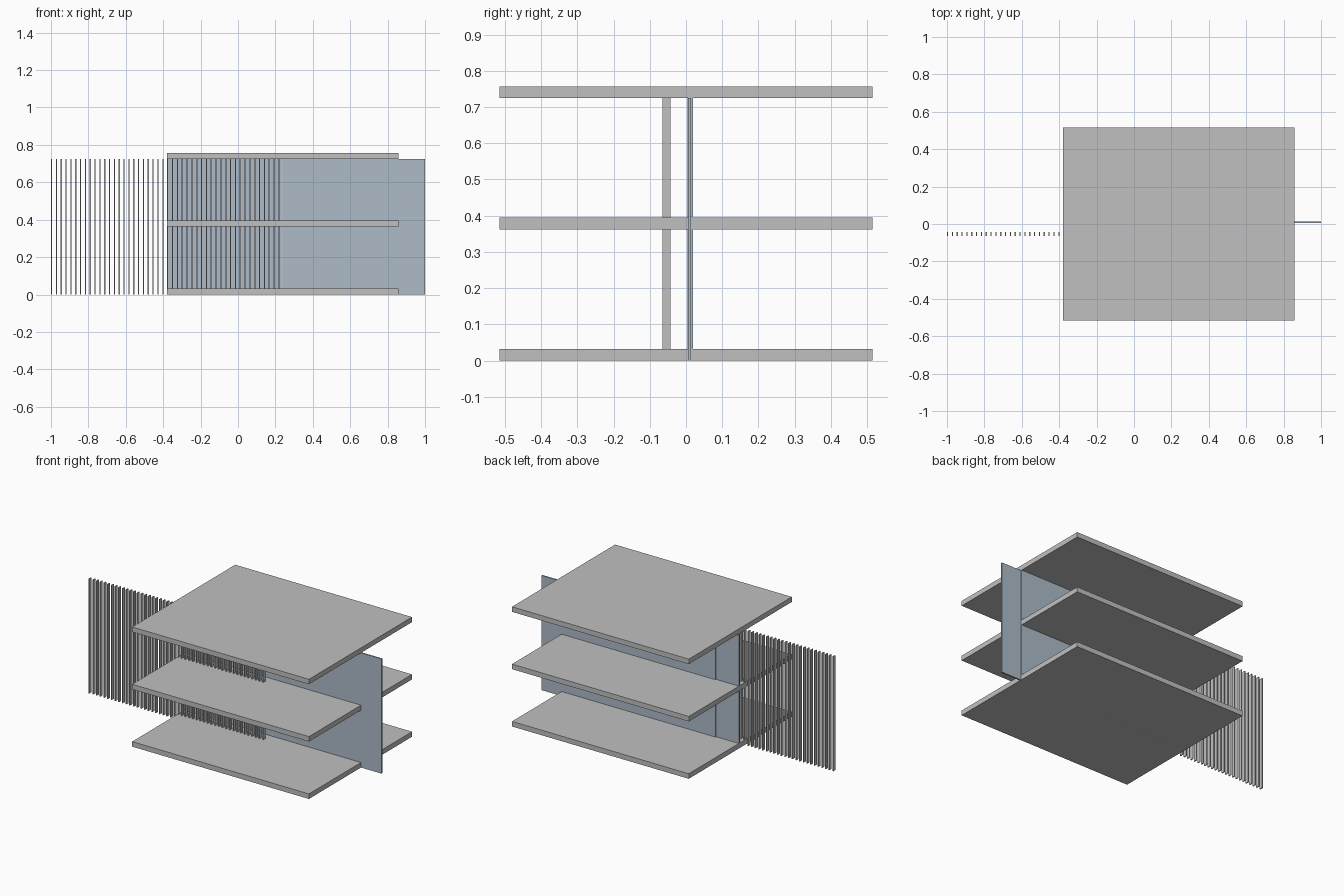
import bpy
import bmesh

if "Cube" in bpy.data.objects:
    bpy.data.objects.remove(bpy.data.objects["Cube"])


def material(name, rgb):
    m = bpy.data.materials.new(name)
    m.diffuse_color = (*rgb, 1)
    m.use_nodes = True
    m.node_tree.nodes["Principled BSDF"].inputs["Base Color"].default_value = m.diffuse_color
    return m


GREY = material("concrete grey", (0.53, 0.53, 0.53))
BLUE = material("glass blue", (0.42, 0.50, 0.58))


def boxes(name, spans, mat):
    """One object made of boxes, each given as (x0, x1, y0, y1, z0, z1)."""
    bm = bmesh.new()
    for x0, x1, y0, y1, z0, z1 in spans:
        verts = bmesh.ops.create_cube(bm, size=1)["verts"]
        for v in verts:
            v.co = (x1 if v.co.x > 0 else x0,
                    y1 if v.co.y > 0 else y0,
                    z1 if v.co.z > 0 else z0)
    mesh = bpy.data.meshes.new(name)
    bm.to_mesh(mesh)
    bm.free()
    mesh.materials.append(mat)
    ob = bpy.data.objects.new(name, mesh)
    bpy.context.collection.objects.link(ob)
    return ob


LEFT, RIGHT, HALF_DEPTH = -0.38, 0.857, 0.515
THICK, STOREY = 0.032, 0.3625
TOP = 2 * STOREY

# Three floor slabs
for i, name in enumerate(("lower_slab", "middle_slab", "upper_slab")):
    z = i * STOREY
    boxes(name, [(LEFT, RIGHT, -HALF_DEPTH, HALF_DEPTH, z, z + THICK)], GREY)

# Row of upright louvre fins
COUNT, WIDTH = 48, 0.006
step = (1.222 - WIDTH) / (COUNT - 1)
boxes("louvre_fins", [(-1 + i * step, -1 + i * step + WIDTH, -0.065, -0.043, 0, TOP)
                      for i in range(COUNT)], GREY)

# Long glass wall that runs past the slabs
boxes("glass_wall", [(LEFT, 1.0, 0.005, 0.014, 0, TOP)], BLUE)

# Second glass layer, one pane per storey
boxes("rear_panes", [(-0.22, RIGHT, 0.014, 0.02, i * STOREY + THICK, (i + 1) * STOREY)
                     for i in range(2)], BLUE)

# Slim upright at the end of the fins
boxes("upright", [(0.231, 0.238, 0.004, 0.014, 0, TOP)], GREY)
